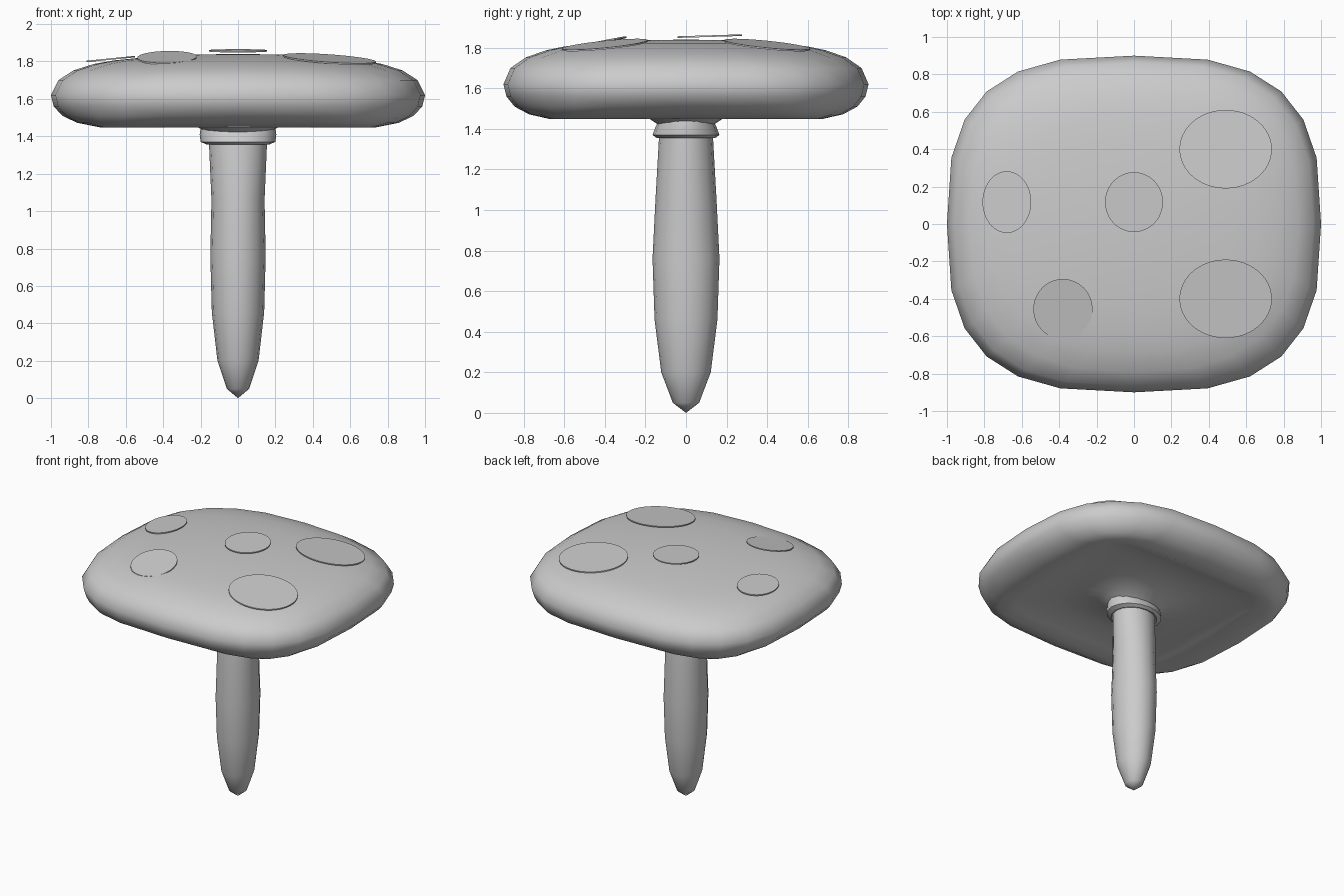
import bpy, bmesh, math
from mathutils import Matrix

if "Cube" in bpy.data.objects:
    bpy.data.objects.remove(bpy.data.objects["Cube"])


def loft(name, rings, segs=24, angle=50):
    """Skin a stack of superellipse rings (rx, ry, z, exponent); tiny end rings act as poles."""
    bm = bmesh.new()
    prev = None
    for rx, ry, z, n in rings:
        ring = []
        for i in range(segs):
            a = 2 * math.pi * i / segs
            c, s = round(math.cos(a), 9), round(math.sin(a), 9)
            x = math.copysign(abs(c) ** (2 / n), c) * rx
            y = math.copysign(abs(s) ** (2 / n), s) * ry
            ring.append(bm.verts.new((x, y, z)))
        if prev:
            for i in range(segs):
                j = (i + 1) % segs
                bm.faces.new((prev[i], prev[j], ring[j], ring[i]))
        prev = ring
    bmesh.ops.remove_doubles(bm, verts=bm.verts, dist=1e-4)
    bmesh.ops.recalc_face_normals(bm, faces=bm.faces)
    return finish(name, bm, angle)


def finish(name, bm, angle):
    mesh = bpy.data.meshes.new(name)
    bm.to_mesh(mesh)
    bm.free()
    obj = bpy.data.objects.new(name, mesh)
    bpy.context.collection.objects.link(obj)
    bpy.ops.object.select_all(action='DESELECT')
    obj.select_set(True)
    bpy.context.view_layer.objects.active = obj
    bpy.ops.object.shade_smooth_by_angle(angle=math.radians(angle))
    return obj


def spot(name, x, y, z, rx, ry, sx, sy):
    """Thin elliptical disc lying on the plane with slopes sx, sy."""
    bm = bmesh.new()
    bmesh.ops.create_cone(bm, cap_ends=True, segments=48, radius1=1, radius2=1, depth=1)
    m = Matrix(((rx, 0, 0, x), (0, ry, 0, y), (sx * rx, sy * ry, 0.008, z), (0, 0, 0, 1)))
    bm.transform(m)
    return finish(name, bm, 30)


# Cushion-shaped cap: domed top, rounded rim, creased squarish lip, hollow underside
loft("cap", [
    (0, 0, 1.84, 2), (0.25, 0.225, 1.837, 2), (0.50, 0.45, 1.822, 2.1),
    (0.66, 0.60, 1.806, 2.2), (0.77, 0.69, 1.787, 2.4), (0.88, 0.79, 1.752, 2.6),
    (0.96, 0.865, 1.70, 2.8), (1.0, 0.90, 1.62, 2.9), (0.985, 0.885, 1.56, 2.9),
    (0.94, 0.845, 1.51, 3.2), (0.86, 0.775, 1.472, 4), (0.74, 0.67, 1.448, 9),
    (0.66, 0.60, 1.475, 7), (0.46, 0.42, 1.50, 3), (0.26, 0.22, 1.475, 2),
    (0.15, 0.12, 1.41, 2),
], angle=60)

# Stem: swollen middle, pointed foot
loft("stem", [
    (0, 0, 0.0, 2), (0.06, 0.065, 0.05, 2), (0.11, 0.122, 0.20, 2),
    (0.14, 0.155, 0.46, 2), (0.148, 0.165, 0.76, 2), (0.142, 0.15, 1.06, 2),
    (0.155, 0.133, 1.36, 2), (0.15, 0.12, 1.44, 2),
], segs=16)

# Flared collar under the cap
loft("collar", [
    (0.15, 0.125, 1.36, 2), (0.165, 0.145, 1.355, 2), (0.20, 0.165, 1.37, 2),
    (0.205, 0.15, 1.41, 2), (0.20, 0.13, 1.445, 2), (0.15, 0.12, 1.44, 2),
], segs=16, angle=40)

# Flat spots on the cap: a mirrored pair and three smaller ones
for side, y in (("back", 1), ("front", -1)):
    spot(f"large_spot_{side}", 0.49, 0.40 * y, 1.813, 0.247, 0.21, -0.07, -0.10 * y)
spot("small_spot_front", -0.38, -0.455, 1.82, 0.158, 0.161, 0.02, 0.20)
spot("centre_spot", 0.0, 0.117, 1.857, 0.155, 0.16, 0, 0.03)
spot("small_spot_left", -0.68, 0.117, 1.813, 0.13, 0.165, 0.10, 0)
